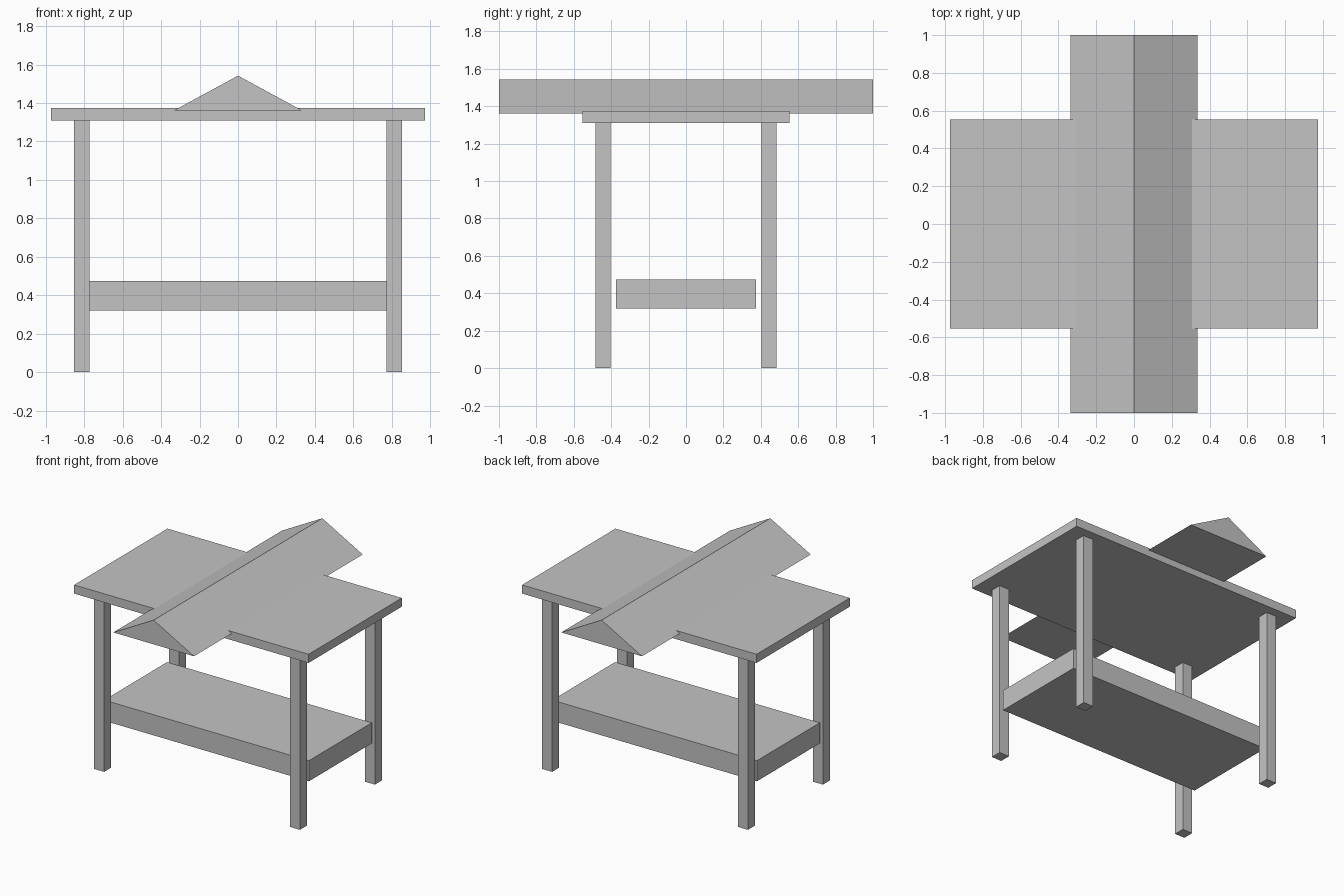
import bpy

cube = bpy.data.objects.get("Cube")
if cube:
    bpy.data.objects.remove(cube, do_unlink=True)

# Single plain grey for the whole model
GREY = (0.55, 0.55, 0.55, 1)
grey = bpy.data.materials.new("plain_grey")
grey.use_nodes = True
grey.diffuse_color = GREY
grey.node_tree.nodes["Principled BSDF"].inputs["Base Color"].default_value = GREY


def add_mesh(name, verts, faces):
    mesh = bpy.data.meshes.new(name)
    mesh.from_pydata(verts, [], faces)
    mesh.materials.append(grey)
    obj = bpy.data.objects.new(name, mesh)
    bpy.context.collection.objects.link(obj)
    return obj


def extrude_profile(name, profile, y0, y1):
    """Extrude a counter-clockwise (x, z) profile from y0 to y1."""
    n = len(profile)
    verts = [(x, y, z) for y in (y0, y1) for x, z in profile]
    faces = [tuple(range(n)), tuple(reversed(range(n, 2 * n)))]
    for i in range(n):
        j = (i + 1) % n
        faces.append((i, i + n, j + n, j))
    return add_mesh(name, verts, faces)


def box(name, x, y, z):
    profile = [(x[0], z[0]), (x[1], z[0]), (x[1], z[1]), (x[0], z[1])]
    return extrude_profile(name, profile, *y)


# Table top and lower shelf
box("table_top", (-0.973, 0.973), (-0.553, 0.553), (1.31, 1.375))
box("lower_shelf", (-0.85, 0.85), (-0.373, 0.373), (0.32, 0.475))

# Four square legs
LEG_X, LEG_Y, HALF = 0.813, 0.444, 0.041
for x_name, sx in (("left", 1), ("right", -1)):
    for y_name, sy in (("front", -1), ("back", 1)):
        cx, cy = sx * LEG_X, sy * LEG_Y
        box(f"{y_name}_{x_name}_leg", (cx - HALF, cx + HALF),
            (cy - HALF, cy + HALF), (0, 1.31))

# Triangular ridge laid across the top
extrude_profile("ridge", [(-0.335, 1.36), (0.335, 1.36), (0, 1.542)], -1, 1)
